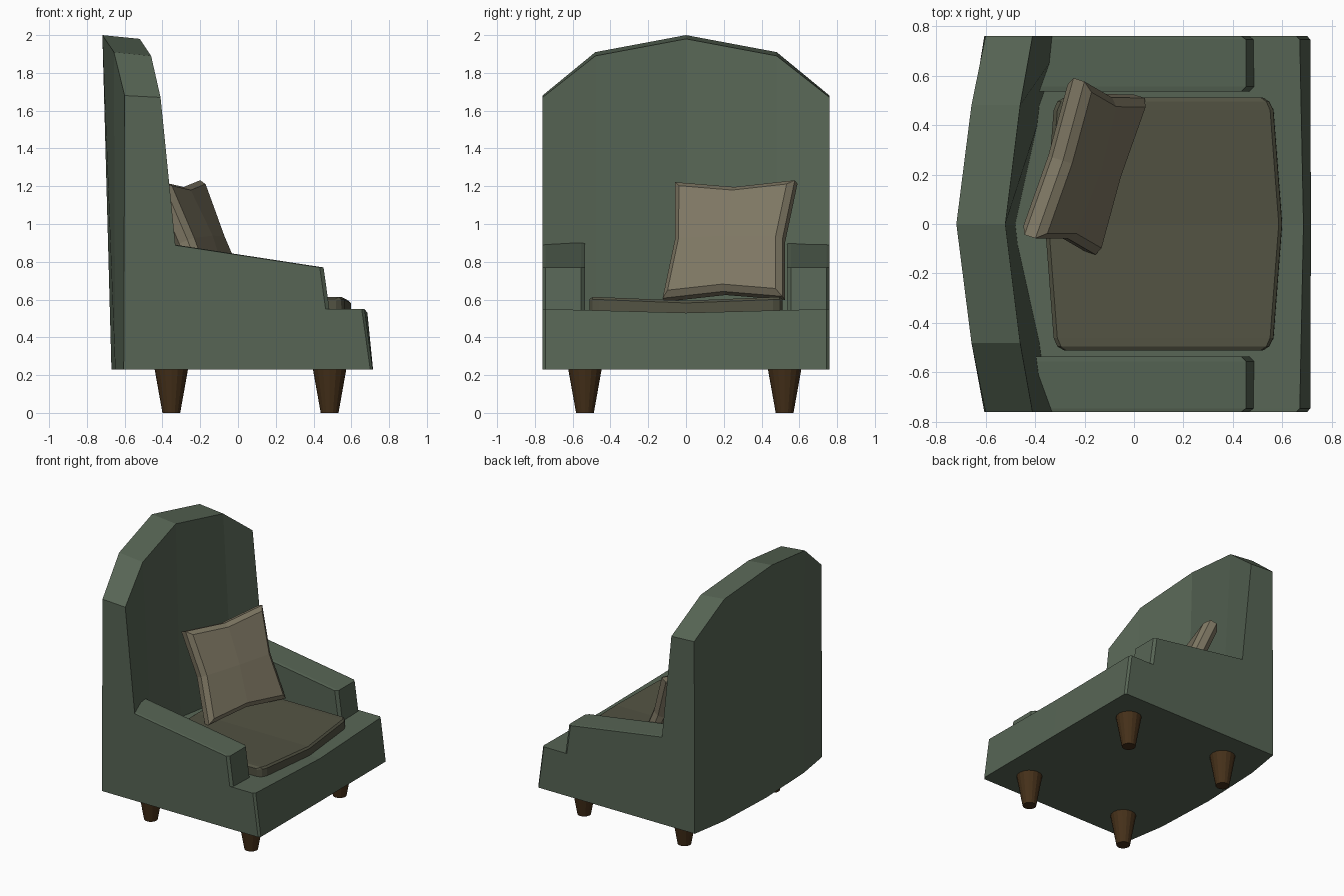
import bpy, bmesh
from mathutils import Vector

if "Cube" in bpy.data.objects:
    bpy.data.objects.remove(bpy.data.objects["Cube"])


def material(name, rgb):
    m = bpy.data.materials.new(name)
    m.diffuse_color = (*rgb, 1)
    m.use_nodes = True
    m.node_tree.nodes["Principled BSDF"].inputs["Base Color"].default_value = m.diffuse_color
    return m


GREEN = material("green_fabric", (0.095, 0.13, 0.09))
OLIVE = material("olive_fabric", (0.085, 0.085, 0.055))
BEIGE = material("beige_fabric", (0.21, 0.185, 0.125))
WOOD = material("dark_wood", (0.06, 0.03, 0.01))


def finish(name, bm, mat, bevel=0):
    bmesh.ops.recalc_face_normals(bm, faces=bm.faces[:])
    me = bpy.data.meshes.new(name)
    bm.to_mesh(me)
    bm.free()
    me.materials.append(mat)
    ob = bpy.data.objects.new(name, me)
    bpy.context.collection.objects.link(ob)
    if bevel:
        b = ob.modifiers.new("bevel", "BEVEL")
        b.width, b.segments = bevel, 1
        b.limit_method, b.angle_limit = "ANGLE", 0.9
    return ob


def skin(name, rings, mat, bevel=0, apex=None):
    """Join closed rings of 3D points; close the ends flat or with a centre point."""
    bm = bmesh.new()
    vs = [[bm.verts.new(p) for p in r] for r in rings]
    n = len(vs[0])
    for a, b in zip(vs, vs[1:]):
        for i in range(n):
            j = (i + 1) % n
            bm.faces.new((a[i], a[j], b[j], b[i]))
    for k, ring in enumerate((vs[0], vs[-1])):
        if apex:
            c = bm.verts.new(apex[k])
            for i in range(0, n, 2):
                bm.faces.new((ring[i - 1], ring[i], ring[(i + 1) % n], c))
        else:
            bm.faces.new(ring)
    return finish(name, bm, mat, bevel)


def loft(name, half, mat, bevel=0):
    """Sections (y, [(x, z)...]) from y = 0 outward, mirrored across y."""
    full = [(-y, p) for y, p in reversed(half) if y > 0] + half
    return skin(name, [[(x, y, z) for x, z in p] for y, p in full], mat, bevel)


# Winged backrest
loft("backrest", [
    (0.0, [(-.67, .23), (-.718, 2.0), (-.52, 1.98), (-.472, .23)]),
    (0.48, [(-.65, .23), (-.657, 1.91), (-.46, 1.89), (-.365, .23)]),
    (0.76, [(-.605, .23), (-.60, 1.68), (-.41, 1.67), (-.265, .23)]),
], GREEN)

# Base with sloped front
loft("base", [
    (0.0, [(-.55, .23), (.715, .23), (.685, .53), (-.55, .53)]),
    (0.745, [(-.55, .23), (.713, .23), (.67, .55), (-.55, .55)]),
    (0.76, [(-.55, .23), (.70, .23), (.655, .55), (-.55, .55)]),
], GREEN)

# Armrests
arm = [(-.5, .3), (-.5, .916), (.453, .77), (.485, .54), (.485, .3)]
arm_in = [(-.5, .3), (-.5, .913), (.433, .77), (.465, .54), (.465, .3)]
for side, s in (("left", 1), ("right", -1)):
    skin("armrest_" + side,
         [[(x, s * y, z) for x, z in p]
          for y, p in ((.535, arm_in), (.555, arm), (.745, arm), (.76, arm_in))],
         GREEN)

# Seat cushion
loft("seat_cushion", [
    (0.0, [(-.36, .5), (.60, .5), (.598, .582), (.585, .594), (-.345, .594), (-.36, .582)]),
    (0.46, [(-.325, .5), (.565, .5), (.563, .6), (.55, .613), (-.31, .613), (-.325, .6)]),
    (0.495, [(-.31, .5), (.548, .5), (.546, .6), (.535, .613), (-.295, .613), (-.31, .6)]),
    (0.512, [(-.28, .5), (.52, .5), (.518, .595), (.51, .602), (-.27, .602), (-.28, .595)]),
], OLIVE)

# Throw pillow with pinched sides, leaning on the backrest
centre = Vector((-.2, .233, .91))
u = Vector((.2, .64, .01)).normalized()
v = Vector((-.24, .07, .61))
v = (v - u * v.dot(u)).normalized()
w = u.cross(v)
outline = [(1, 1), (0, .9), (-1, 1), (-.9, 0), (-1, -1), (0, -.9), (1, -1), (.9, 0)]
rings = [[centre + (u * a + v * b) * .332 * s + w * d for a, b in outline]
         for s, d in ((.9, -.055), (1, -.025), (1, .025), (.9, .055))]
skin("throw_pillow", rings, BEIGE, apex=(centre - w * .075, centre + w * .075))

# Tapered legs
for fx, x in (("back", -.353), ("front", .485)):
    for fy, y in (("right", -.535), ("left", .522)):
        bm = bmesh.new()
        bmesh.ops.create_cone(bm, cap_ends=True, segments=16,
                              radius1=.047, radius2=.09, depth=.24)
        bmesh.ops.translate(bm, verts=bm.verts[:], vec=(x, y, .12))
        finish(f"{fx}_leg_{fy}", bm, WOOD)
